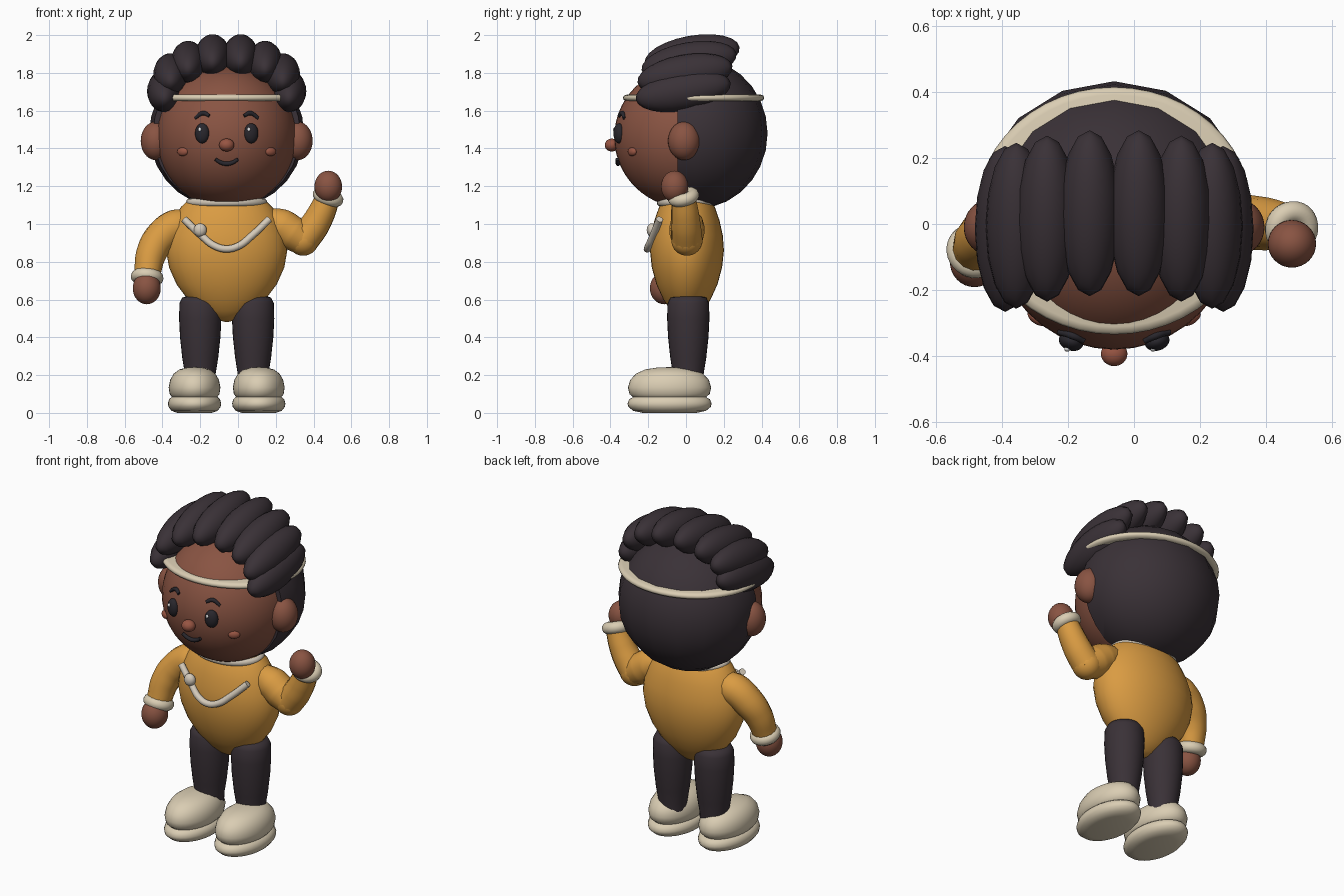
import bpy, bmesh, math
from mathutils import Vector, Matrix

if "Cube" in bpy.data.objects:
    bpy.data.objects.remove(bpy.data.objects["Cube"])

CX = -0.06  # centre line of the body


def material(name, rgb):
    m = bpy.data.materials.new(name)
    m.diffuse_color = (*rgb, 1)
    m.use_nodes = True
    m.node_tree.nodes["Principled BSDF"].inputs["Base Color"].default_value = m.diffuse_color
    return m


SKIN = material("brown skin", (0.25, 0.088, 0.055))
BLUSH = material("warm cheek", (0.31, 0.09, 0.055))
DARK = material("dark charcoal", (0.042, 0.031, 0.038))
BLACK = material("eye black", (0.022, 0.02, 0.026))
GOLD = material("mustard", (0.70, 0.33, 0.055))
CREAM = material("cream", (0.70, 0.61, 0.45))
PALE = material("pale beige", (0.66, 0.59, 0.49))
WHITE = material("white", (0.9, 0.9, 0.9))


def finish(ob, mat, angle=60):
    ob.data.materials.clear()
    ob.data.materials.append(mat)
    bpy.ops.object.select_all(action='DESELECT')
    ob.select_set(True)
    bpy.context.view_layer.objects.active = ob
    bpy.ops.object.shade_smooth_by_angle(angle=math.radians(angle))
    return ob


def from_bmesh(name, bm, mat):
    bmesh.ops.recalc_face_normals(bm, faces=bm.faces[:])
    me = bpy.data.meshes.new(name)
    bm.to_mesh(me)
    bm.free()
    ob = bpy.data.objects.new(name, me)
    bpy.context.collection.objects.link(ob)
    return finish(ob, mat)


def ball(name, loc, size, mat, rot=(0, 0, 0), segs=32, rings=20):
    bpy.ops.mesh.primitive_uv_sphere_add(segments=segs, ring_count=rings, location=loc, rotation=rot)
    ob = bpy.context.object
    ob.name = name
    ob.scale = size
    return finish(ob, mat)


def lathe(name, profile, loc, depth, mat, segs=36):
    """Turn (radius, height) points about z, with y scaled by depth."""
    bm = bmesh.new()
    rings = []
    for r, z in profile:
        rings.append([bm.verts.new((loc[0] + r * math.cos(a), loc[1] + depth * r * math.sin(a), loc[2] + z))
                      for a in (2 * math.pi * i / segs for i in range(segs))])
    for a, b in zip(rings, rings[1:]):
        for i in range(segs):
            j = (i + 1) % segs
            bm.faces.new((a[i], a[j], b[j], b[i]))
    bm.faces.new(rings[0])
    bm.faces.new(rings[-1])
    return from_bmesh(name, bm, mat)


def tube(name, points, radii, mat):
    """Smooth tube through the points."""
    cu = bpy.data.curves.new(name, 'CURVE')
    cu.dimensions = '3D'
    cu.bevel_depth = 1
    cu.bevel_resolution = 5
    cu.use_fill_caps = True
    sp = cu.splines.new('BEZIER')
    sp.resolution_u = 8
    sp.bezier_points.add(len(points) - 1)
    for bp, p, r in zip(sp.bezier_points, points, radii):
        bp.co = p
        bp.radius = r
        bp.handle_left_type = bp.handle_right_type = 'AUTO'
    ob = bpy.data.objects.new(name, cu)
    bpy.context.collection.objects.link(ob)
    bpy.ops.object.select_all(action='DESELECT')
    ob.select_set(True)
    bpy.context.view_layer.objects.active = ob
    bpy.ops.object.convert(target='MESH')
    return finish(bpy.context.object, mat)


def ring(name, loc, major, minor, mat, direction=(0, 0, 1)):
    bpy.ops.mesh.primitive_torus_add(major_radius=major, minor_radius=minor, major_segments=32,
                                     minor_segments=12, location=loc)
    ob = bpy.context.object
    ob.name = name
    ob.rotation_euler = Vector(direction).to_track_quat('Z', 'Y').to_euler()
    return finish(ob, mat)


# Head
HEAD = Vector((CX, 0, 1.46))
HS = Vector((0.37, 0.38, 0.375))
ball("head", HEAD, HS, SKIN, segs=40, rings=28)


def face_point(dx, z, out=0.0):
    """Point on the front of the head."""
    k = 1 - (dx / HS.x) ** 2 - ((z - HEAD.z) / HS.z) ** 2
    return Vector((CX + dx, -HS.y * math.sqrt(max(k, 0)) - out, z))


# Face and ears, mirrored about the centre line
for s, side in ((-1, "left"), (1, "right")):
    ball(side + "_ear", (CX + s * 0.375, -0.01, 1.44), (0.08, 0.085, 0.102), SKIN)
    eye = face_point(s * 0.13, 1.48)
    ball(side + "_eye", eye, (0.038, 0.028, 0.053), BLACK, rot=(0, 0, s * 0.3))
    ball(side + "_eye_glint", eye + Vector((-0.012, -0.023, 0.02)), (0.009, 0.008, 0.011), WHITE, segs=12, rings=8)
    ball(side + "_cheek", face_point(s * 0.233, 1.383), (0.033, 0.018, 0.023), BLUSH, rot=(0, 0, s * 0.6))
    brow = [face_point(s * d, z, 0.004) for d, z in ((0.092, 1.573), (0.125, 1.587), (0.168, 1.56))]
    tube(side + "_brow", brow, (0.009, 0.012, 0.008), BLACK)
ball("nose", (CX, -0.393, 1.418), (0.04, 0.037, 0.034), BLUSH)
tube("mouth", [face_point(d, z, 0.008) for d, z in ((-0.06, 1.343), (-0.03, 1.325), (0, 1.319),
                                                   (0.03, 1.325), (0.06, 1.343))],
     (0.009, 0.011, 0.012, 0.011, 0.009), BLACK)

# Back hair: sphere cut flat in front of the ears
bm = bmesh.new()
bmesh.ops.create_uvsphere(bm, u_segments=16, v_segments=14, radius=1)
bmesh.ops.transform(bm, verts=bm.verts[:],
                    matrix=Matrix.Translation((CX, 0.05, 1.48)) @ Matrix.Diagonal((0.41, 0.382, 0.40, 1)))
cut = bmesh.ops.bisect_plane(bm, geom=bm.verts[:] + bm.edges[:] + bm.faces[:], plane_co=(0, -0.045, 1.46),
                             plane_no=(0, -1, 0), clear_outer=True)
bmesh.ops.edgeloop_fill(bm, edges=[e for e in cut["geom_cut"] if isinstance(e, bmesh.types.BMEdge)])
from_bmesh("back_hair", bm, DARK)

# Hair rolls fanned over the top of the head
for i, deg in enumerate((-92, -64, -38, -13, 13, 38, 64, 92)):
    t = math.radians(deg)
    side = abs(math.sin(t))
    ball("hair_roll_%d" % (i + 1),
         (CX + 0.33 * math.sin(t), 0.035 - 0.05 * side ** 2, 1.71 + 0.188 * math.cos(t)),
         (0.092, 0.255, 0.104), DARK, rot=(math.radians(10), 0, 0), segs=16, rings=12)

# Headband: thin rounded disc through the head
lathe("headband", ((0.39, -0.018), (0.41, -0.012), (0.416, 0), (0.41, 0.012), (0.39, 0.018)),
      (CX, 0.04, 1.668), 0.9, CREAM, segs=48)

# Torso and collar
lathe("sweater", ((0.01, 0.482), (0.07, 0.497), (0.14, 0.54), (0.205, 0.60), (0.265, 0.68), (0.305, 0.77),
                  (0.321, 0.86), (0.311, 0.94), (0.282, 1.02), (0.242, 1.09), (0.19, 1.14), (0.10, 1.18)),
      (CX, 0.005, 0), 0.61, GOLD)
collar = ring("collar", (CX, 0, 1.115), 0.195, 0.02, PALE)
collar.scale = (1, 0.72, 1)

# Necklace with a bead
tube("necklace", ((-0.285, -0.14, 1.025), (-0.19, -0.175, 0.935), (-0.125, -0.198, 0.885), (CX, -0.205, 0.868),
                  (0.005, -0.198, 0.885), (0.07, -0.175, 0.935), (0.165, -0.14, 1.025)), [0.019] * 7, PALE)
ball("necklace_bead", (-0.2, -0.18, 0.968), (0.034, 0.028, 0.036), PALE)

# Lowered arm
tube("lowered_sleeve", ((-0.24, 0.01, 0.99), (-0.33, 0.005, 0.985), (-0.415, -0.015, 0.92), (-0.46, -0.045, 0.84),
                        (-0.48, -0.075, 0.74)), (0.08, 0.093, 0.088, 0.08, 0.07), GOLD)
ring("lowered_cuff", (-0.481, -0.08, 0.718), 0.053, 0.034, CREAM, (0.1, 0.3, 1))
ball("lowered_hand", (-0.483, -0.115, 0.66), (0.074, 0.076, 0.085), SKIN)

# Raised arm: upper sleeve, forearm, cuff and hand
tube("raised_upper_sleeve", ((0.14, 0.01, 1.02), (0.23, 0.005, 0.99), (0.29, 0.005, 0.95), (0.345, 0.005, 0.915)),
     (0.07, 0.092, 0.093, 0.082), GOLD)
ball("raised_elbow", (0.345, 0.005, 0.915), (0.083, 0.083, 0.083), GOLD)
tube("raised_forearm", ((0.345, 0.005, 0.915), (0.40, 0.0, 0.985), (0.44, -0.005, 1.055), (0.472, -0.012, 1.13)),
     (0.083, 0.08, 0.074, 0.066), GOLD)
ring("raised_cuff", (0.477, -0.013, 1.143), 0.05, 0.034, CREAM, (0.35, -0.25, 1))
ball("raised_hand", (0.478, -0.06, 1.198), (0.073, 0.072, 0.084), SKIN)

# Legs and shoes
for s, side in ((-1, "left"), (1, "right")):
    lathe(side + "_leg", ((0.08, 0.15), (0.082, 0.21), (0.095, 0.29), (0.107, 0.40), (0.112, 0.50),
                          (0.110, 0.58), (0.095, 0.61), (0.05, 0.625)), (CX + s * 0.14, 0.012, 0), 1, DARK, 28)
    shoe = (CX + s * 0.17, -0.087, 0)
    lathe(side + "_shoe", ((0.11, 0.07), (0.132, 0.10), (0.137, 0.135), (0.129, 0.175), (0.110, 0.208),
                           (0.080, 0.23), (0.04, 0.24), (0.005, 0.242)), shoe, 1.61, CREAM)
    lathe(side + "_sole", ((0.09, 0.0), (0.122, 0.011), (0.138, 0.032), (0.141, 0.05), (0.135, 0.072),
                           (0.115, 0.09)), shoe, 1.58, CREAM)
